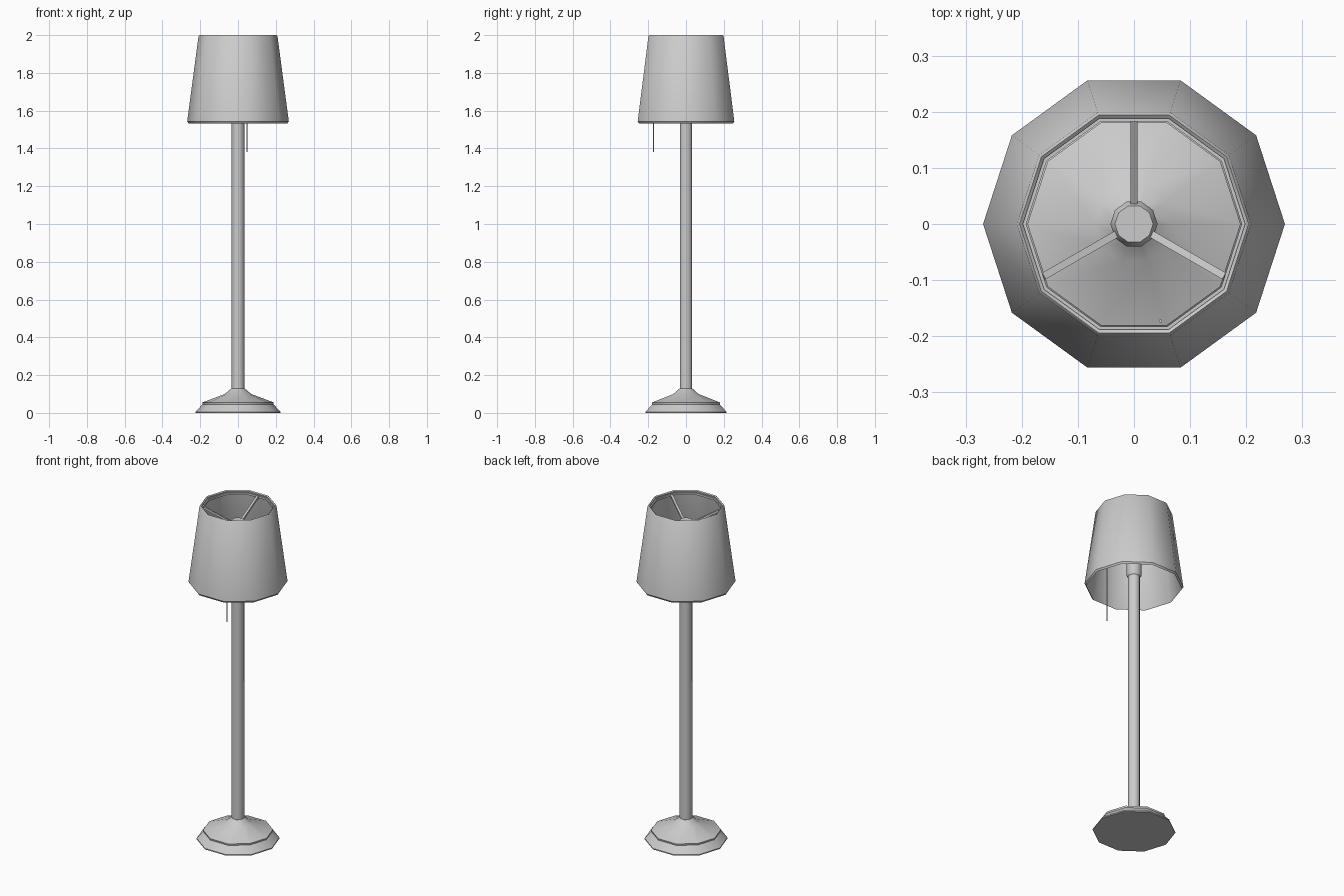
import bpy, bmesh
from math import cos, sin, pi, radians
from mathutils import Vector

if "Cube" in bpy.data.objects:
    bpy.data.objects.remove(bpy.data.objects["Cube"])

SIDES = 10


def finish(name, bm, angle=40):
    bmesh.ops.recalc_face_normals(bm, faces=bm.faces)
    me = bpy.data.meshes.new(name)
    bm.to_mesh(me)
    bm.free()
    ob = bpy.data.objects.new(name, me)
    bpy.context.collection.objects.link(ob)
    bpy.ops.object.select_all(action='DESELECT')
    bpy.context.view_layer.objects.active = ob
    ob.select_set(True)
    bpy.ops.object.shade_smooth_by_angle(angle=radians(angle))
    return ob


def lathe(name, profile, sides=SIDES, closed=False, centre=(0, 0)):
    """Revolve (radius, z) points; closed makes a tube, otherwise ends are capped."""
    bm = bmesh.new()
    rings = [[bm.verts.new((centre[0] + r * cos(2 * pi * i / sides),
                            centre[1] + r * sin(2 * pi * i / sides), z))
              for i in range(sides)] for r, z in profile]
    pairs = list(zip(rings, rings[1:]))
    if closed:
        pairs.append((rings[-1], rings[0]))
    else:
        bm.faces.new(rings[0])
        bm.faces.new(rings[-1])
    for a, b in pairs:
        for i in range(sides):
            j = (i + 1) % sides
            bm.faces.new((a[i], a[j], b[j], b[i]))
    return finish(name, bm)


def bar(name, a, b, width, height):
    """Rectangular bar between two points."""
    a, b = Vector(a), Vector(b)
    d = (b - a).normalized()
    side = d.cross(Vector((0, 0, 1))).normalized() * width / 2
    up = side.cross(d).normalized() * height / 2
    bm = bmesh.new()
    ends = [[bm.verts.new(p + s * side + t * up)
             for s, t in ((-1, -1), (1, -1), (1, 1), (-1, 1))] for p in (a, b)]
    bm.faces.new(ends[0])
    bm.faces.new(ends[1])
    for i in range(4):
        j = (i + 1) % 4
        bm.faces.new((ends[0][i], ends[0][j], ends[1][j], ends[1][i]))
    return finish(name, bm, 30)


# Foot with stepped rim and flared neck
lathe("base", [(0.225, 0), (0.225, 0.006), (0.188, 0.045), (0.19, 0.055),
               (0.07, 0.1), (0.035, 0.13)])

# Pole and lamp socket
lathe("pole", [(0.034, 0.12), (0.034, 1.62)])
lathe("socket", [(0.034, 1.595), (0.042, 1.605), (0.042, 1.895), (0.034, 1.91)])

# Thick hollow shade with bevelled rims
lathe("shade", [(0.262, 1.533), (0.269, 1.543), (0.209, 1.995), (0.204, 2.0),
                (0.198, 1.995), (0.257, 1.54)], closed=True)

# Wire ring inside the top of the shade and its three arms
lathe("shade_ring", [(0.192, 1.975), (0.201, 1.975), (0.199, 1.987), (0.192, 1.987)],
      closed=True)
for k in range(3):
    t = radians(90 + 120 * k)
    bar(f"shade_arm_{k + 1}", (0.034 * cos(t), 0.034 * sin(t), 1.895),
        (0.188 * cos(t), 0.188 * sin(t), 1.98), 0.013, 0.012)

# Pull cord
lathe("pull_cord", [(0.003, 1.38), (0.003, 1.72)], sides=6, centre=(0.047, -0.173))
